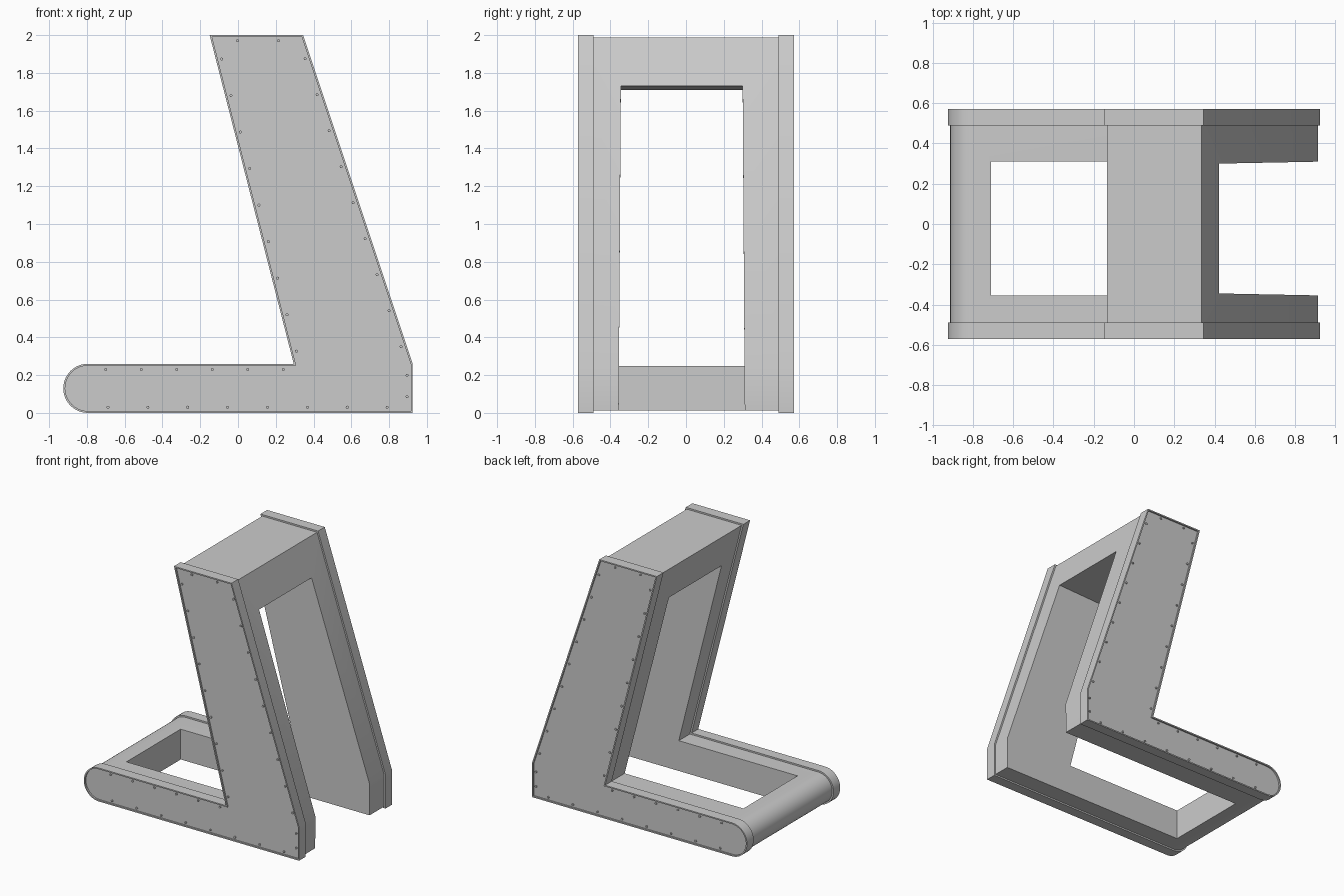
import bpy, bmesh, math
from mathutils import Vector, Matrix

if "Cube" in bpy.data.objects:
    bpy.data.objects.remove(bpy.data.objects["Cube"])

HALF_W, PLATE_IN = 0.572, 0.49

# Side outline in (x, z), counter-clockwise, with a rounded toe
R = 0.13
OUTLINE = [(0.925, 0), (0.925, 0.26), (0.345, 2), (-0.15, 2), (0.295, 0.26)]
OUTLINE += [(-0.795 + R * math.cos(a), R + R * math.sin(a))
            for a in (math.pi / 2 + math.pi * i / 20 for i in range(21))]


def offset(points, d):
    """Mitred inward offset of a counter-clockwise outline."""
    pts = [Vector(p) for p in points]
    out = []
    for i, p in enumerate(pts):
        e1 = (p - pts[i - 1]).normalized()
        e2 = (pts[(i + 1) % len(pts)] - p).normalized()
        n1, n2 = Vector((-e1.y, e1.x)), Vector((-e2.y, e2.x))
        out.append(p + (n1 + n2) * d / (1 + n1.dot(n2)))
    return out


def finish(name, bm):
    bmesh.ops.recalc_face_normals(bm, faces=bm.faces)
    mesh = bpy.data.meshes.new(name)
    bm.to_mesh(mesh)
    bm.free()
    ob = bpy.data.objects.new(name, mesh)
    bpy.context.collection.objects.link(ob)
    bpy.ops.object.select_all(action='DESELECT')
    bpy.context.view_layer.objects.active = ob
    ob.select_set(True)
    return ob


def prism(points, y0, y1):
    """Solid between y0 and y1; returns the bmesh and its y0 cap."""
    bm = bmesh.new()
    a = [bm.verts.new((p[0], y0, p[1])) for p in points]
    b = [bm.verts.new((p[0], y1, p[1])) for p in points]
    cap = bm.faces.new(a)
    bm.faces.new(b[::-1])
    for i in range(len(a)):
        j = (i + 1) % len(a)
        bm.faces.new((a[i], b[i], b[j], a[j]))
    bmesh.ops.recalc_face_normals(bm, faces=bm.faces)
    return bm, cap


# Body: slightly smaller outline, hollowed between the legs
body = finish("body", prism(offset(OUTLINE, 0.012), -PLATE_IN, PLATE_IN)[0])

# Opening cutter: sloped top, sides tapering upward
bm, _ = prism([(-0.71, -0.1), (1.1, -0.1), (1.1, 1.757), (-0.71, 1.685)], -0.357, 0.312)
for v in bm.verts:
    if v.co.z > 1:
        v.co.y += 0.012 if v.co.y < 0 else -0.012
cutter = finish("opening_cutter", bm)
cutter.hide_render = True
bpy.context.view_layer.objects.active = body
mod = body.modifiers.new("opening", 'BOOLEAN')
mod.operation, mod.solver, mod.object = 'DIFFERENCE', 'EXACT', cutter
bpy.ops.object.modifier_apply(modifier=mod.name)
bpy.data.objects.remove(cutter)
body.select_set(True)
bpy.ops.object.shade_smooth_by_angle(angle=math.radians(25))

for side, s in (("front", -1), ("back", 1)):
    # Side plate with a thin raised rim
    bm, cap = prism(OUTLINE, s * HALF_W, s * PLATE_IN)
    bmesh.ops.inset_region(bm, faces=[cap], thickness=0.01, use_even_offset=True)
    ring = list(cap.verts)
    down = bmesh.ops.extrude_face_region(bm, geom=[cap])
    for g in down["geom"]:
        if isinstance(g, bmesh.types.BMVert):
            g.co.y -= s * 0.012
    if cap.is_valid:
        bm.faces.remove(cap)
    finish(side + "_side_plate", bm)
    bpy.ops.object.shade_smooth_by_angle(angle=math.radians(25))

    # Small screws along the straight edges
    bm = bmesh.new()
    path = offset(OUTLINE, 0.03)
    for i, p in enumerate(path):
        q = path[(i + 1) % len(path)]
        length = (q - p).length
        if length < 0.2:
            continue
        n = max(2, round(length / 0.2))
        for k in range(n):
            c = p.lerp(q, (k + 0.5) / n)
            m = Matrix.Translation((c.x, s * (HALF_W - 0.01), c.y)) @ Matrix.Rotation(math.pi / 2, 4, 'X')
            bmesh.ops.create_cone(bm, cap_ends=True, segments=8, radius1=0.008,
                                  radius2=0.008, depth=0.012, matrix=m)
    finish(side + "_screws", bm)
